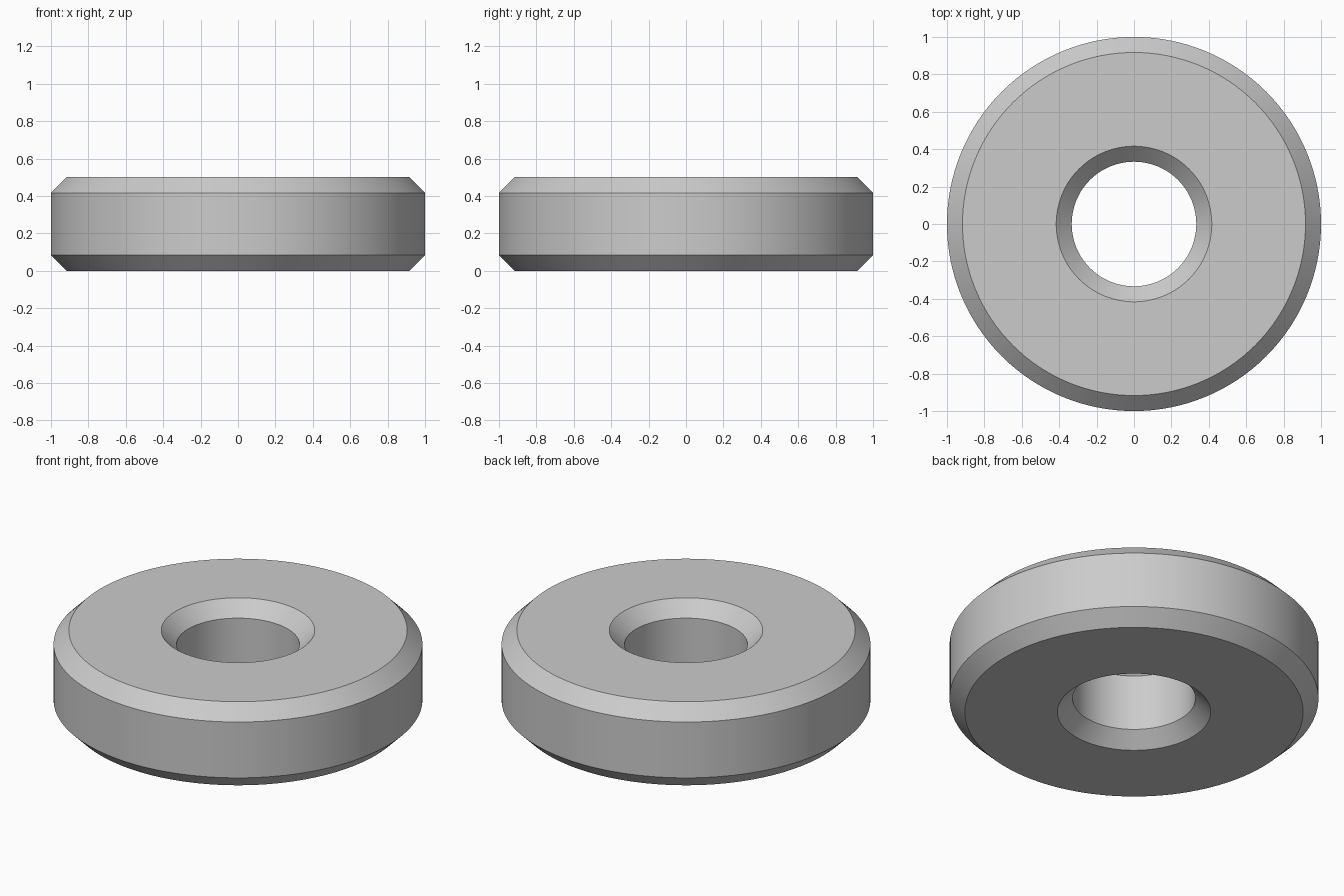
import bpy
import bmesh
import math

cube = bpy.data.objects.get("Cube")
if cube:
    bpy.data.objects.remove(cube, do_unlink=True)

SEGMENTS = 128
OUTER, BORE, HEIGHT, CHAMFER = 1.0, 0.333, 0.5, 0.083

# Plain grey material
grey = bpy.data.materials.new("plain grey")
grey.use_nodes = True
colour = (0.6, 0.6, 0.6, 1.0)
grey.diffuse_color = colour
grey.node_tree.nodes["Principled BSDF"].inputs["Base Color"].default_value = colour

# Closed cross-section (radius, height), chamfered at all four corners
profile = [
    (OUTER - CHAMFER, 0), (OUTER, CHAMFER),
    (OUTER, HEIGHT - CHAMFER), (OUTER - CHAMFER, HEIGHT),
    (BORE + CHAMFER, HEIGHT), (BORE, HEIGHT - CHAMFER),
    (BORE, CHAMFER), (BORE + CHAMFER, 0),
]

# Revolve the cross-section into a ring
bm = bmesh.new()
verts = [bm.verts.new((r, 0, z)) for r, z in profile]
edges = [bm.edges.new((v, verts[(i + 1) % len(verts)])) for i, v in enumerate(verts)]
bmesh.ops.spin(bm, geom=verts + edges, cent=(0, 0, 0), axis=(0, 0, 1),
               angle=math.tau, steps=SEGMENTS, use_merge=True)
bmesh.ops.remove_doubles(bm, verts=bm.verts, dist=0.0001)
bmesh.ops.recalc_face_normals(bm, faces=bm.faces)

mesh = bpy.data.meshes.new("chamfered_ring")
bm.to_mesh(mesh)
bm.free()
mesh.materials.append(grey)
ring = bpy.data.objects.new("chamfered_ring", mesh)
bpy.context.collection.objects.link(ring)

# Smooth round walls, crisp chamfer edges
bpy.ops.object.select_all(action="DESELECT")
ring.select_set(True)
bpy.context.view_layer.objects.active = ring
bpy.ops.object.shade_smooth_by_angle(angle=math.radians(30))
